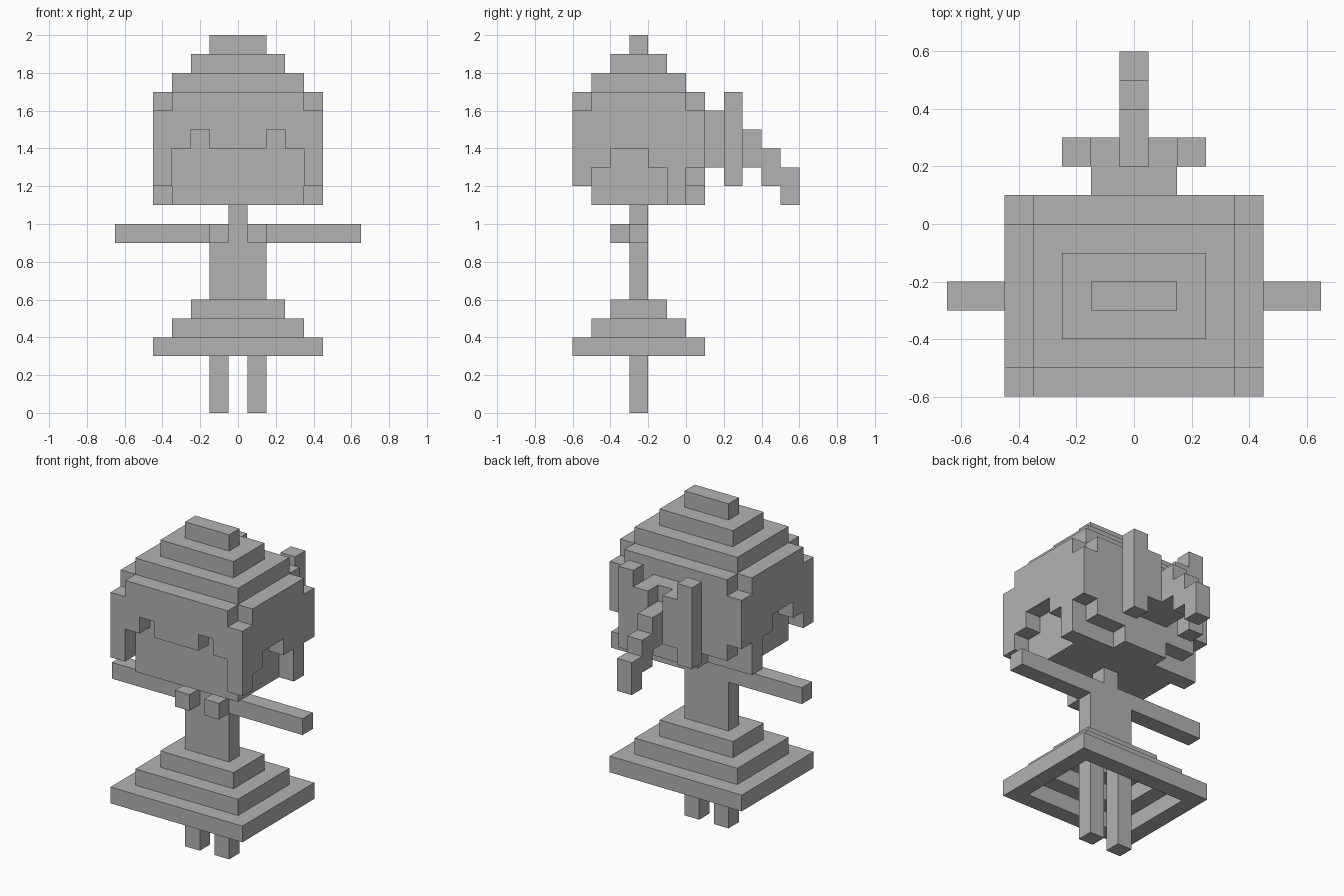
import bpy, bmesh

if "Cube" in bpy.data.objects:
    bpy.data.objects.remove(bpy.data.objects["Cube"])

U = 0.1  # size of one block; all boxes below are in block units

grey = bpy.data.materials.new("plain_grey")
grey.diffuse_color = (0.45, 0.45, 0.45, 1.0)
grey.use_nodes = True
grey.node_tree.nodes["Principled BSDF"].inputs["Base Color"].default_value = grey.diffuse_color


def cells(boxes):
    """Block cells filled by boxes (x0, x1, y0, y1, z0, z1)."""
    out = set()
    for x0, x1, y0, y1, z0, z1 in boxes:
        out |= {(i, j, k)
                for i in range(round(x0 + 0.5), round(x1 + 0.5))
                for j in range(y0, y1) for k in range(z0, z1)}
    return out


def both(*boxes):
    """The boxes together with their left-right mirror images."""
    return list(boxes) + [(-b[1], -b[0]) + b[2:] for b in boxes]


def part(name, add, cut=()):
    """Mesh of the filled cells, keeping only the outer block faces."""
    filled = cells(add) - cells(cut)
    bm = bmesh.new()
    verts = {}

    def vert(p):
        if p not in verts:
            verts[p] = bm.verts.new(((p[0] - 0.5) * U, p[1] * U, p[2] * U))
        return verts[p]

    for c in sorted(filled):
        for axis in range(3):
            for side in (0, 1):
                n = list(c)
                n[axis] += 2 * side - 1
                if tuple(n) in filled:
                    continue
                a, b = (axis + 1) % 3, (axis + 2) % 3
                loop = [(0, 0), (1, 0), (1, 1), (0, 1)]
                corners = []
                for da, db in (loop if side else loop[::-1]):
                    p = list(c)
                    p[axis] += side
                    p[a] += da
                    p[b] += db
                    corners.append(vert(tuple(p)))
                bm.faces.new(corners)
    mesh = bpy.data.meshes.new(name)
    bm.to_mesh(mesh)
    bm.free()
    mesh.materials.append(grey)
    obj = bpy.data.objects.new(name, mesh)
    bpy.context.collection.objects.link(obj)
    return obj


# Legs, body, neck, arms and hands
part("legs", both((0.5, 1.5, -3, -2, 0, 6)))
part("body", [(-1.5, 1.5, -3, -2, 6, 10), (-0.5, 0.5, -3, -2, 10, 11)])
part("arms", both((1.5, 6.5, -3, -2, 9, 10)))
part("hands", both((0.5, 1.5, -4, -3, 9, 10)))

# Stepped skirt, hollow underneath
tiers = [(-4.5 + s, 4.5 - s, -6 + s, 1 - s, 3 + s, 4 + s) for s in range(3)]
hollow = [(x0 + 1, x1 - 1, y0 + 1, y1 - 1, z0, z1)
          for x0, x1, y0, y1, z0, z1 in tiers]
part("skirt", tiers, hollow)

# Head inside the hair
head = (-3.5, 3.5, -5, 0, 11, 16)
part("head", [head])

# Hair: stepped cap with openings for the face, ears and nape
cap = [(-4.5, 4.5, -6, 1, 11, 17)]
cap += [(-4.5 + s, 4.5 - s, -6 + s, 1 - s, 16 + s, 17 + s) for s in range(1, 4)]
openings = [head, (-3.5, 3.5, -6, -5, 11, 14)]         # face
openings += both(
    (1.5, 2.5, -6, -5, 14, 15),                        # notches in the fringe
    (3.5, 4.5, -6, -5, 11, 12),                        # front lock ends
    (3.5, 4.5, -5, -1, 11, 13),                        # side openings
    (3.5, 4.5, -4, -2, 13, 14),
    (3.5, 4.5, 0, 1, 11, 13),                          # stepped nape
    (1.5, 3.5, 0, 1, 11, 12),
    (3.5, 4.5, -6, -5, 16, 17),                        # cut top corners
    (3.5, 4.5, 0, 1, 16, 17))
part("hair", cap, openings)

# Bow behind the head
part("bow", [(-1.5, 1.5, 1, 2, 13, 16)]
     + both((0.5, 1.5, 2, 3, 13, 16), (1.5, 2.5, 2, 3, 12, 17)))

# Ponytail stepping down from the bow
part("ponytail", [(-0.5, 0.5, 2, 4, 13, 15),
                  (-0.5, 0.5, 4, 5, 12, 14),
                  (-0.5, 0.5, 5, 6, 11, 13)])
